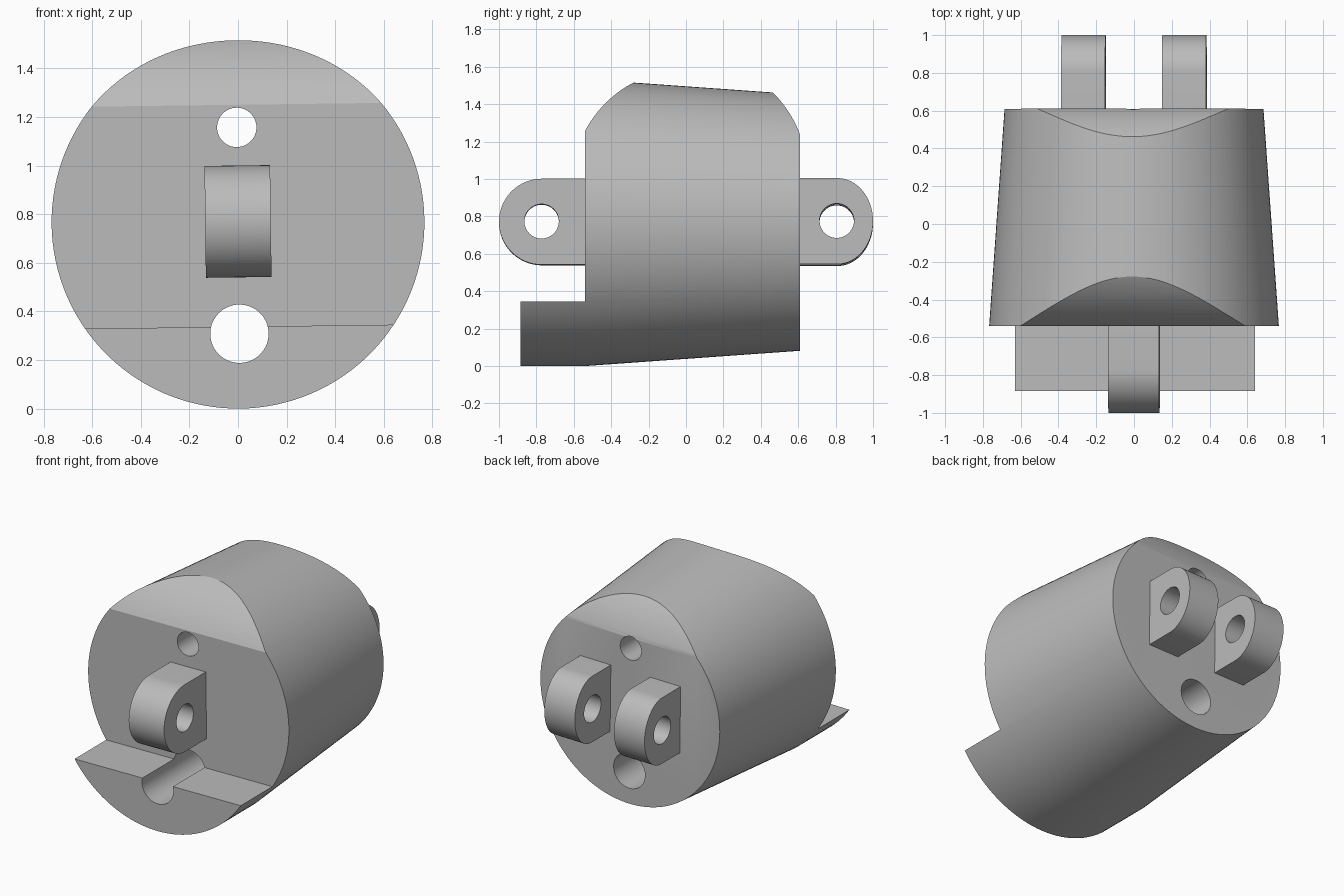
import bpy, bmesh
from math import pi, sin, cos, atan2
from mathutils import Matrix, Vector

if "Cube" in bpy.data.objects:
    bpy.data.objects.remove(bpy.data.objects["Cube"], do_unlink=True)

AXIS_Z = 0.767          # height of the body's centre line
ROLL = -0.013           # slight roll of the part about its centre line

grey = bpy.data.materials.new("plain grey")
grey.use_nodes = True
COLOUR = (0.5, 0.5, 0.5, 1)
grey.diffuse_color = COLOUR
grey.node_tree.nodes["Principled BSDF"].inputs["Base Color"].default_value = COLOUR


def make_object(name, bm):
    bmesh.ops.recalc_face_normals(bm, faces=bm.faces)
    mesh = bpy.data.meshes.new(name)
    bm.to_mesh(mesh)
    bm.free()
    mesh.materials.append(grey)
    obj = bpy.data.objects.new(name, mesh)
    bpy.context.collection.objects.link(obj)
    return obj


def extrude(name, outline, offset, to_3d):
    """Fill a 2D outline placed by to_3d and extrude it along offset."""
    bm = bmesh.new()
    face = bm.faces.new([bm.verts.new(to_3d(a, b)) for a, b in outline])
    new = bmesh.ops.extrude_face_region(bm, geom=[face])["geom"]
    bmesh.ops.translate(bm, vec=offset,
                        verts=[v for v in new if isinstance(v, bmesh.types.BMVert)])
    return make_object(name, bm)


def side_prism(name, outline, x0, x1):
    return extrude(name, outline, Vector((x1 - x0, 0, 0)), lambda y, z: (x0, y, z))


def front_prism(name, outline, y0, y1):
    return extrude(name, outline, Vector((0, y1 - y0, 0)), lambda x, z: (x, y0, z))


def arc(centre, ra, rb, start, end, steps):
    return [(centre[0] + ra * cos(start + (end - start) * i / steps),
             centre[1] + rb * sin(start + (end - start) * i / steps))
            for i in range(steps + 1)]


def circle(centre, radius):
    return arc(centre, radius, radius, 0, 2 * pi, 64)[:-1]


def combine(obj, tool, operation):
    mod = obj.modifiers.new(operation.lower(), 'BOOLEAN')
    mod.operation, mod.object, mod.solver = operation, tool, 'EXACT'
    bpy.context.view_layer.objects.active = obj
    bpy.ops.object.modifier_apply(modifier=mod.name)
    bpy.data.objects.remove(tool, do_unlink=True)


def finish(obj):
    pivot = Matrix.Translation((0, 0, AXIS_Z))
    obj.data.transform(pivot @ Matrix.Rotation(ROLL, 4, 'Y') @ pivot.inverted())
    bpy.ops.object.select_all(action='DESELECT')
    obj.select_set(True)
    bpy.context.view_layer.objects.active = obj
    bpy.ops.object.shade_smooth_by_angle(angle=0.4)


# Body: tapered drum turned about the y axis
bm = bmesh.new()
turn = [(-0.95, 0), (-0.95, 0.767), (-0.54, 0.767), (0.7, 0.679), (0.7, 0)]
verts = [bm.verts.new((0, y, AXIS_Z + r)) for y, r in turn]
edges = [bm.edges.new(pair) for pair in zip(verts, verts[1:])]
bmesh.ops.spin(bm, geom=verts + edges, cent=(0, 0, AXIS_Z), axis=(0, 1, 0),
               angle=2 * pi, steps=128, use_duplicate=False)
bmesh.ops.remove_doubles(bm, verts=bm.verts, dist=0.0001)
body = make_object("body", bm)

# Side profile trims the drum: lower lip, flat ends and rounded upper shoulders
front_c, back_c = (0.03, 0.95), (0.0, 1.006)
front_arc = arc(front_c, 0.644, 0.644, atan2(0.3, -0.57), atan2(0.6, -0.2), 16)
back_arc = arc(back_c, 0.65, 0.65, atan2(0.55, 0.35), atan2(0.224, 0.61), 16)
profile = ([(-0.885, -0.1), (-0.885, 0.337), (-0.54, 0.337)] + front_arc
           + [(-0.1, 1.65), (0.3, 1.65)] + back_arc + [(0.61, -0.1)])
combine(body, side_prism("trim", profile, -1, 1), 'INTERSECT')

# Two bores running the full length
for z, radius in ((1.157, 0.081), (0.308, 0.12)):
    combine(body, front_prism("bore", circle((0, z), radius), -1.2, 1.2), 'DIFFERENCE')
finish(body)


# Hinge lugs: round-ended tabs with a pin hole
def lug(name, x0, x1, root_y, centre_y, reach, hole_y):
    side = 1 if reach > 0 else -1
    tip = arc((centre_y, 0.77), reach, 0.23, -pi / 2, pi / 2, 32)
    obj = side_prism(name, [(root_y, 0.54)] + tip + [(root_y, 1.0)], x0, x1)
    combine(obj, side_prism("pin", circle((hole_y, 0.772), 0.092), x0 - 0.1, x1 + 0.1),
            'DIFFERENCE')
    finish(obj)


lug("front_lug", -0.135, 0.135, -0.53, -0.77, -0.23, -0.772)
lug("back_left_lug", 0.15, 0.383, 0.60, 0.81, 0.19, 0.806)
lug("back_right_lug", -0.383, -0.15, 0.60, 0.81, 0.19, 0.806)
